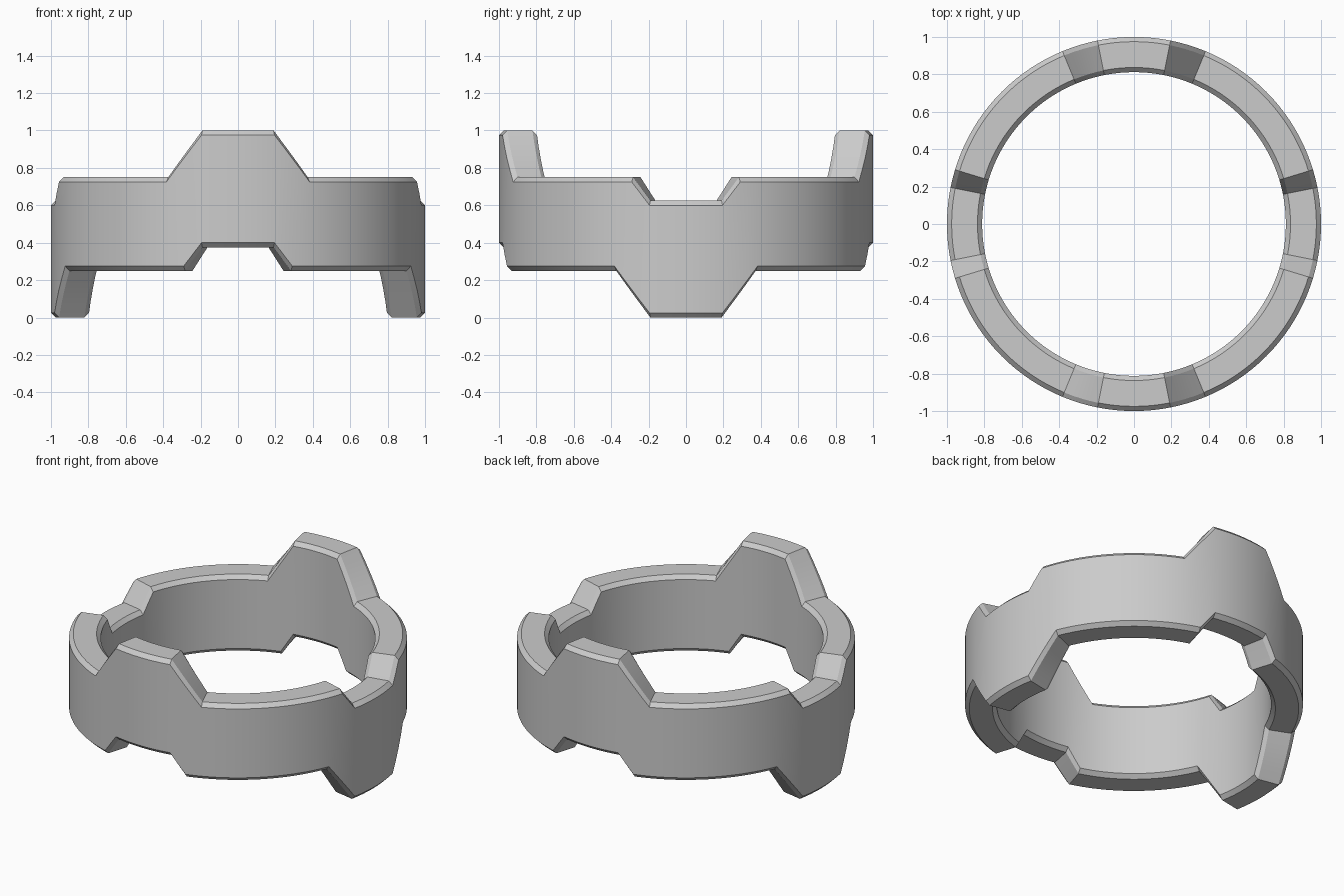
import bpy, bmesh, math

if "Cube" in bpy.data.objects:
    bpy.data.objects.remove(bpy.data.objects["Cube"])

SEGS = 128
R_OUT, R_IN, C = 1.0, 0.812, 0.025   # radii and edge chamfer


def lerp_profile(a, pts):
    for (a0, z0), (a1, z1) in zip(pts, pts[1:]):
        if a <= a1:
            return z0 + (z1 - z0) * (a - a0) / (a1 - a0)
    return pts[-1][1]


# Rim height by angle (degrees) from the nearest x axis: notch, rim, raised tab
RIM = [(0, 0.625), (11.25, 0.625), (16.875, 0.75),
       (67.5, 0.75), (78.75, 1.0), (90, 1.0)]


def top_z(deg):
    a = deg % 180
    return lerp_profile(min(a, 180 - a), RIM)


# Chamfered cross-section swept round the ring; the underside is the top turned 90 degrees
bm = bmesh.new()
rings = []
for i in range(SEGS):
    deg = 360 * i / SEGS
    t = math.radians(deg)
    zt, zb = top_z(deg), 1 - top_z(deg + 90)
    section = [(R_OUT, zb + C), (R_OUT, zt - C), (R_OUT - C, zt), (R_IN + C, zt),
               (R_IN, zt - C), (R_IN, zb + C), (R_IN + C, zb), (R_OUT - C, zb)]
    rings.append([bm.verts.new((r * math.cos(t), r * math.sin(t), z)) for r, z in section])
for i in range(SEGS):
    a, b = rings[i], rings[(i + 1) % SEGS]
    for j in range(8):
        k = (j + 1) % 8
        bm.faces.new((a[j], b[j], b[k], a[k]))
bmesh.ops.recalc_face_normals(bm, faces=bm.faces)

mesh = bpy.data.meshes.new("notched_ring")
bm.to_mesh(mesh)
bm.free()
ring = bpy.data.objects.new("notched_ring", mesh)
bpy.context.collection.objects.link(ring)
bpy.context.view_layer.objects.active = ring
ring.select_set(True)
bpy.ops.object.shade_smooth_by_angle(angle=math.radians(20))
